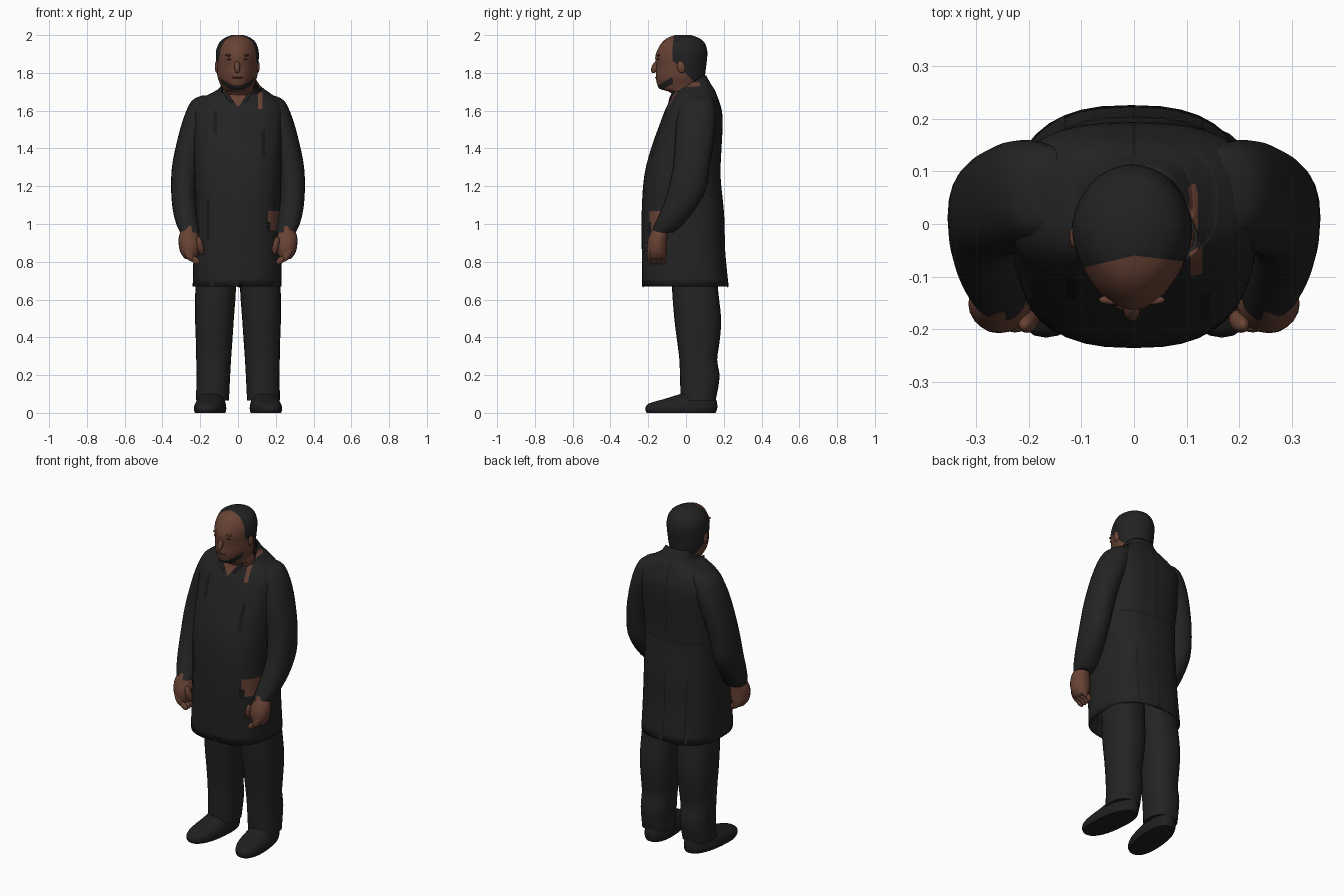
import bpy, bmesh, math
from mathutils import Matrix

cube = bpy.data.objects.get("Cube")
if cube:
    bpy.data.objects.remove(cube, do_unlink=True)


def material(name, r, g, b):
    m = bpy.data.materials.new(name)
    m.use_nodes = True
    m.diffuse_color = (r, g, b, 1)
    bsdf = m.node_tree.nodes["Principled BSDF"]
    bsdf.inputs["Base Color"].default_value = (r, g, b, 1)
    bsdf.inputs["Roughness"].default_value = 0.8
    return m


cloth = material("charcoal cloth", 0.017, 0.017, 0.017)
seam = material("black seam", 0.009, 0.009, 0.009)
hair = material("dark hair", 0.016, 0.016, 0.016)
skin = material("brown skin", 0.14, 0.055, 0.035)
shade = material("deep brown skin", 0.095, 0.036, 0.024)
leather = material("black leather", 0.014, 0.014, 0.014)


def finish(name, bm, mats, angle=50):
    bmesh.ops.recalc_face_normals(bm, faces=bm.faces[:])
    me = bpy.data.meshes.new(name)
    bm.to_mesh(me)
    bm.free()
    ob = bpy.data.objects.new(name, me)
    bpy.context.collection.objects.link(ob)
    for m in mats:
        me.materials.append(m)
    bpy.ops.object.select_all(action='DESELECT')
    ob.select_set(True)
    bpy.context.view_layer.objects.active = ob
    bpy.ops.object.shade_smooth_by_angle(angle=math.radians(angle))
    return ob


def spline(a, b, c, d, t):
    return 0.5 * (2*b + (c - a)*t + (2*a - 5*b + 4*c - d)*t*t + (3*b - a - 3*c + d)*t**3)


def loft(rows, sides=32, boxy=1.0, steps=3, side=1, caps=True):
    """Rows are (z, x min, x max, y min, y max); rounded rings are joined smoothly."""
    dense = []
    for i in range(len(rows) - 1):
        four = [rows[max(i-1, 0)], rows[i], rows[i+1], rows[min(i+2, len(rows)-1)]]
        for k in range(steps):
            dense.append([spline(*v, k / steps) for v in zip(*four)])
    dense.append(rows[-1])
    bm = bmesh.new()
    rings = []
    for z, x0, x1, y0, y1 in dense:
        ring = []
        for k in range(sides):
            a = 2 * math.pi * k / sides
            c, s = math.cos(a), math.sin(a)
            c, s = (math.copysign(abs(v)**boxy, v) for v in (c, s))
            ring.append(bm.verts.new((side*((x0+x1)/2 + c*(x1-x0)/2),
                                      (y0+y1)/2 + s*(y1-y0)/2, z)))
        rings.append(ring)
    for low, high in zip(rings, rings[1:]):
        for k in range(sides):
            n = (k + 1) % sides
            bm.faces.new((low[k], low[n], high[n], high[k]))
    if caps:
        bm.faces.new(rings[0])
        bm.faces.new(rings[-1])
    return bm


def cut(bm, co, normal, trim=False):
    bmesh.ops.bisect_plane(bm, geom=bm.verts[:] + bm.edges[:] + bm.faces[:],
                           plane_co=co, plane_no=normal, clear_outer=trim)


def paint(bm, index, rule):
    for f in bm.faces:
        if rule(f.calc_center_median()):
            f.material_index = index


def patch(bm, index, x0, x1, z0, z1, y0, y1):
    for x in (x0, x1):
        cut(bm, (x, 0, 0), (1, 0, 0))
    for z in (z0, z1):
        cut(bm, (0, 0, z), (0, 0, 1))
    paint(bm, index, lambda c: x0 < c.x < x1 and z0 < c.z < z1 and y0 < c.y < y1)


def ball(name, at, size, mat, tilt=(0, 0)):
    bm = bmesh.new()
    bmesh.ops.create_uvsphere(bm, u_segments=16, v_segments=10, radius=1)
    turn = Matrix.Rotation(tilt[1], 4, 'Y') @ Matrix.Rotation(tilt[0], 4, 'X')
    bm.transform(Matrix.Translation(at) @ turn @ Matrix.Diagonal((*size, 1)))
    return finish(name, bm, [mat])


# Long coat with open hem, sloping neck opening, seams and pocket marks
bm = loft([(0.67, -.24, .23, -.232, .226), (0.85, -.235, .23, -.234, .208),
           (1.05, -.225, .225, -.235, .202), (1.25, -.23, .23, -.222, .183),
           (1.4, -.235, .235, -.185, .188), (1.52, -.24, .24, -.142, .194),
           (1.6, -.24, .24, -.112, .19), (1.66, -.2, .212, -.085, .172),
           (1.71, -.11, .145, -.07, .152), (1.74, -.088, .112, -.065, .132),
           (1.785, -.08, .088, -.06, .108)],
          sides=40, boxy=0.77, caps=False)
cut(bm, (0, -.075, 1.685), (0, -.6, 1), trim=True)
for s in (-1, 1):
    cut(bm, (0, 0, 1.62), (1.3 * s, 0, -1))
paint(bm, 1, lambda c: c.y < -.04 and c.z > 1.62 + 1.3 * abs(c.x))
patch(bm, 1, .107, .13, 1.61, 1.7, -.12, 0)
patch(bm, 1, .092, .122, 1.7, 1.75, -.08, .07)
patch(bm, 1, .16, .222, .965, 1.07, -.3, 0)
for x0, x1, z0, z1 in [(.125, .145, 1.35, 1.5), (-.13, -.11, 1.48, 1.6),
                       (-.165, -.15, .92, 1.13), (.15, .172, .955, 1.01)]:
    patch(bm, 2, x0, x1, z0, z1, -.3, 0)
for x, z0, z1 in [(0, 1.3, 1.74), (0, .66, 1.1), (-.13, .66, 1.05), (.13, .66, 1.05)]:
    patch(bm, 2, x - .003, x + .003, z0, z1, 0, .3)
patch(bm, 2, -.2, .2, 1.262, 1.267, 0, .3)
coat = finish("long_coat", bm, [cloth, skin, seam])
lining = coat.modifiers.new("lining", 'SOLIDIFY')
lining.thickness = 0.008
lining.offset = -1

# Head and neck: narrower face, receding hair and a chin strap beard
bm = loft([(1.6, -.07, .07, -.04, .08), (1.67, -.08, .085, -.066, .09),
           (1.7, -.082, .085, -.09, .095), (1.715, -.082, .08, -.138, .095),
           (1.74, -.096, .088, -.153, .098), (1.78, -.11, .103, -.16, .1),
           (1.83, -.116, .108, -.158, .106), (1.88, -.119, .112, -.163, .112),
           (1.92, -.117, .11, -.152, .112), (1.96, -.1, .095, -.128, .098),
           (1.985, -.072, .068, -.098, .068), (2.0, -.034, .03, -.058, .026)], sides=36)
for v in bm.verts:
    v.co.x *= 1 - 1.4 * max(0, -v.co.y - .01)
cut(bm, (0, 0, 0), (1, 0, 0))
for k in (-.24, .12):
    cut(bm, (0, -.06, 0), (k, 1, 0))
cut(bm, (0, -.065, 1.86), (0, 1, 1))
paint(bm, 1, lambda c: c.z > 1.7 and c.y > max(-.06 + min(.24 * c.x, -.12 * c.x), 1.795 - c.z))
for z in (1.695, 1.733):
    cut(bm, (0, -.15, z), (0, -.6, 1))
paint(bm, 1, lambda c: c.y < -.065 and 1.695 < c.z - .6 * (c.y + .15) < 1.733)
finish("head", bm, [skin, hair])
ball("nose", (-.004, -.162, 1.832), (.016, .019, .036), skin, (-.45, 0))
ball("mouth", (-.004, -.156, 1.775), (.03, .009, .005), shade)
for s, side in ((1, "left"), (-1, "right")):
    ball(side + "_eye", (s * .038 - .004, -.146, 1.872), (.017, .007, .005), shade)
    ball(side + "_brow", (s * .038 - .004, -.144, 1.893), (.025, .009, .006), skin)
    ball(side + "_ear", (s * .107 - .004, -.025, 1.832), (.012, .022, .034), skin, (.2, 0))

for s, side in ((1, "left"), (-1, "right")):
    # Collar flaps
    ball(side + "_collar", (s * .05, -.077, 1.668), (.01, .01, .045), cloth, (-.3, s * .65))

    # Sleeves, bent forward at the elbow and blending into the shoulder
    bm = loft([(1.68, .12, .19, .01, .12), (1.65, .1, .247, -.025, .15),
               (1.55, .13, .292, -.05, .16), (1.42, .18, .327, -.06, .145),
               (1.3, .205, .35, -.07, .125), (1.18, .22, .354, -.095, .105),
               (1.08, .215, .346, -.13, .05), (1.0, .205, .327, -.165, -.015),
               (.955, .203, .305, -.185, -.065)], sides=24, boxy=0.9, side=s)
    finish(side + "_sleeve", bm, [cloth])

    # Hands with curled fingers and thumb
    bm = loft([(.99, .225, .29, -.17, -.09), (.94, .208, .312, -.193, -.098),
               (.89, .196, .314, -.207, -.1), (.845, .208, .303, -.204, -.102),
               (.815, .225, .28, -.195, -.11)], sides=20, side=s)
    finish(side + "_palm", bm, [skin])
    for i in range(4):
        y = -.193 + .025 * i
        ball(f"{side}_finger_{i + 1}", (s * .26, y, .84), (.021, .014, .043), skin, (0, s * .5))
        ball(f"{side}_fingertip_{i + 1}", (s * .226, y, .808), (.017, .013, .028), skin, (0, s * .9))
    ball(side + "_thumb", (s * .2, -.185, .885), (.018, .02, .05), skin, (.2, s * .2))

    # Trouser legs
    bm = loft([(.95, .003, .2, -.09, .15), (.67, .01, .225, -.075, .168),
               (.5, .022, .227, -.062, .186), (.38, .03, .223, -.047, .178),
               (.28, .037, .221, -.035, .165), (.19, .042, .22, -.032, .178),
               (.065, .048, .222, -.028, .157)],
              sides=24, boxy=0.85, side=s)
    finish(side + "_trouser_leg", bm, [cloth])

    # Shoes, toes turned outwards
    bm = loft([(0, .068, .222, -.208, .157), (.022, .063, .228, -.216, .165),
               (.05, .067, .222, -.196, .165), (.075, .077, .21, -.11, .158),
               (.105, .085, .2, -.015, .145)], sides=28, boxy=0.85, side=s)
    for v in bm.verts:
        v.co.x -= s * .1 * v.co.y
    finish(side + "_shoe", bm, [leather])
